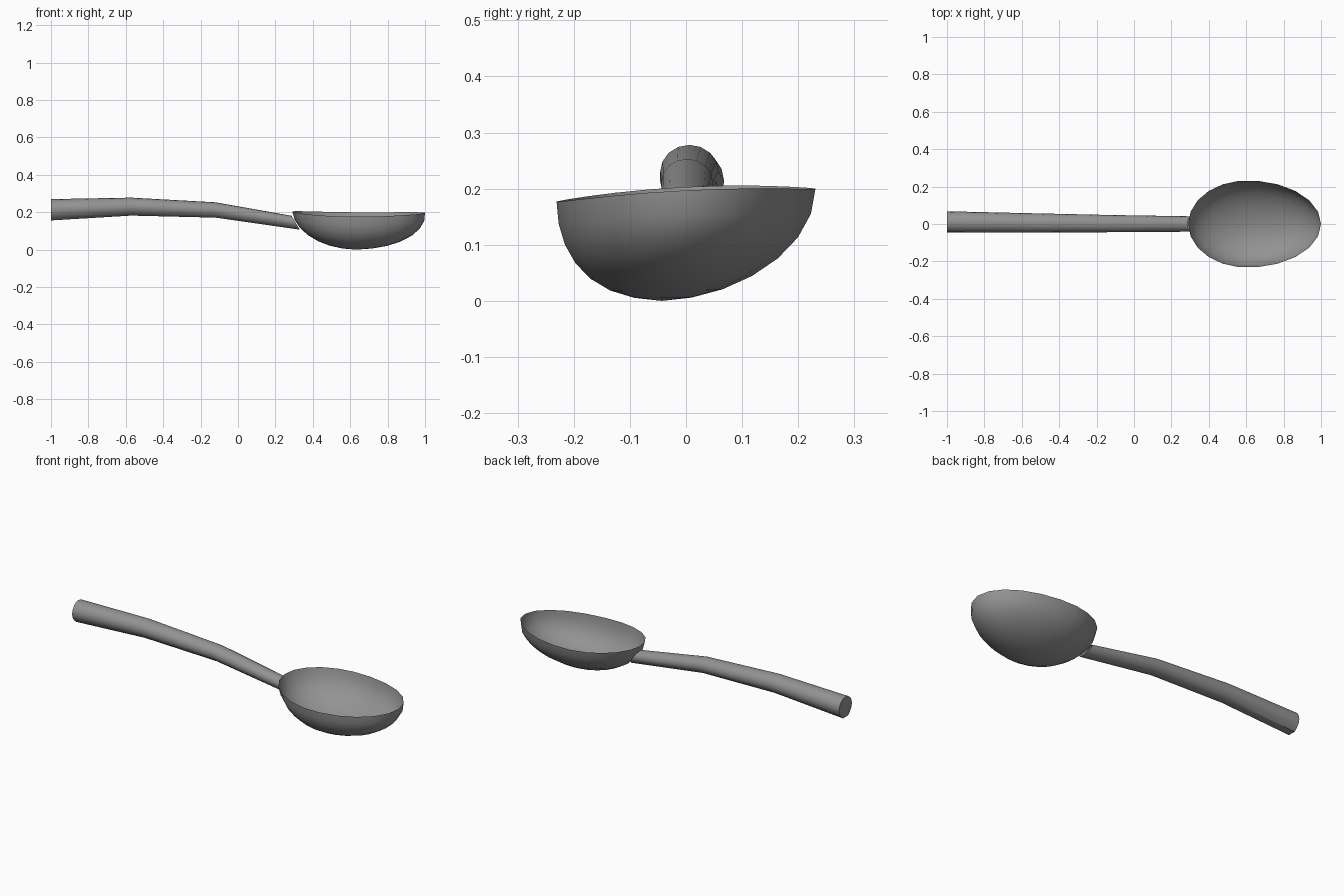
import bpy
from math import sin, cos, pi, radians

if "Cube" in bpy.data.objects:
    bpy.data.objects.remove(bpy.data.objects["Cube"])

grey = bpy.data.materials.new("dark_grey")
grey.diffuse_color = (0.29, 0.29, 0.29, 1)
grey.use_nodes = True
grey.node_tree.nodes["Principled BSDF"].inputs["Base Color"].default_value = grey.diffuse_color


def make_object(name, verts, faces, angle):
    mesh = bpy.data.meshes.new(name)
    mesh.from_pydata(verts, [], faces)
    mesh.update()
    mesh.materials.append(grey)
    obj = bpy.data.objects.new(name, mesh)
    bpy.context.collection.objects.link(obj)
    bpy.ops.object.select_all(action='DESELECT')
    bpy.context.view_layer.objects.active = obj
    obj.select_set(True)
    bpy.ops.object.shade_smooth_by_angle(angle=radians(angle))
    return obj


def bridge(rings, n):
    return [(r * n + i, r * n + (i + 1) % n, (r + 1) * n + (i + 1) % n, (r + 1) * n + i)
            for r in range(rings - 1) for i in range(n)]


# Bowl: thin egg-shaped shell, deepest point pushed slightly towards the front
SEG, RINGS = 22, 7
verts = []
for k in range(RINGS):
    phi = k / RINGS * pi / 2
    s, d = cos(phi), sin(phi)
    for i in range(SEG):
        t = 2 * pi * i / SEG
        c = cos(t)
        x = 0.605 + 0.025 * d + s * c * (0.395 if c > 0 else 0.315)
        y = 0.233 * s * sin(t) - 0.043 * d * d
        rim = 0.188 + 0.05 * 0.233 * sin(t) + 0.012 * c * c - 0.003 * c
        verts.append((x, y, rim * (1 - d) + 0.001 * d))
verts.append((0.63, -0.043, 0.0))
faces = [tuple(reversed(f)) for f in bridge(RINGS, SEG)]
last = (RINGS - 1) * SEG
faces += [(last + i, len(verts) - 1, last + (i + 1) % SEG)[::-1] for i in range(SEG)]
faces = [tuple(f) if len(f) == 4 else f[::-1] for f in faces]
make_object("bowl", verts, faces, 60)

# Handle: bent tapering bar; columns are x, centre y, centre z, half width, half height, end slant
stations = [(-1.0, 0.011, 0.213, 0.057, 0.057, 0),
            (-0.57, 0.006, 0.230, 0.052, 0.048, 0),
            (-0.12, 0.002, 0.212, 0.046, 0.041, 0),
            (0.308, 0.000, 0.144, 0.041, 0.037, 0.022)]
N = 16
verts = []
for x, cy, cz, ry, rz, slant in stations:
    for i in range(N):
        a = 2 * pi * i / N
        up = max(sin(a), -0.93)       # slightly flattened underside
        if up < -0.9:
            up = -1.0
        verts.append((x - slant * up, cy + ry * cos(a), cz + rz * up))
faces = bridge(len(stations), N)
faces.append(tuple(reversed(range(N))))
make_object("handle", verts, faces, 40)
